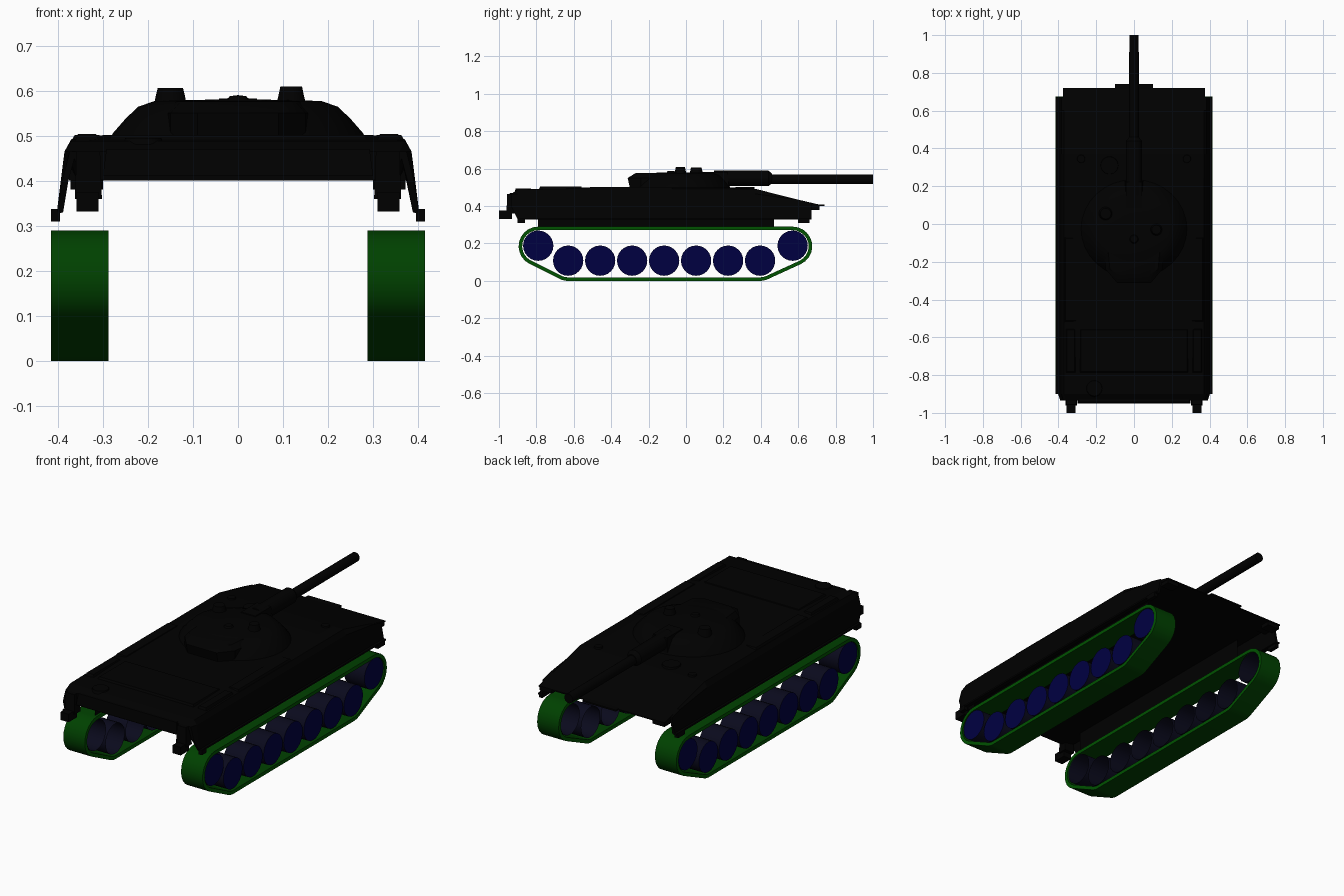
import bpy, bmesh, math
from mathutils import Vector

cube = bpy.data.objects.get("Cube")
if cube:
    bpy.data.objects.remove(cube)


def material(name, colour):
    m = bpy.data.materials.new(name)
    m.use_nodes = True
    m.diffuse_color = (*colour, 1)
    m.node_tree.nodes["Principled BSDF"].inputs["Base Color"].default_value = (*colour, 1)
    return m


BLACK = material("hull_black", (0, 0, 0))
GREEN = material("track_green", (0, 0.053, 0))
EDGE = material("track_edge_green", (0, 0.085, 0))
NAVY = material("wheel_navy", (0, 0, 0.053))
TYRE = material("tyre_dark", (0.003, 0.003, 0.012))


def finish(name, bm, mat, smooth=True, recalc=True):
    if recalc:
        bmesh.ops.recalc_face_normals(bm, faces=bm.faces)
    mesh = bpy.data.meshes.new(name)
    bm.to_mesh(mesh)
    bm.free()
    mesh.materials.append(mat)
    ob = bpy.data.objects.new(name, mesh)
    bpy.context.collection.objects.link(ob)
    if smooth:
        bpy.ops.object.select_all(action="DESELECT")
        ob.select_set(True)
        bpy.context.view_layer.objects.active = ob
        bpy.ops.object.shade_smooth_by_angle(angle=math.radians(35))
    return ob


def colour_sides(ob, mat):
    """Give the faces that look along x a second material."""
    ob.data.materials.append(mat)
    for f in ob.data.polygons:
        f.material_index = int(abs(f.normal.x) > 0.9)


def loft(name, rings, mat, closed=False, smooth=True, caps=(0, -1)):
    """Skin matching rings of points, with caps on the listed rings unless closed."""
    bm = bmesh.new()
    vs = [[bm.verts.new(p) for p in r] for r in rings]
    n = len(vs[0])
    for i in range(len(vs) if closed else len(vs) - 1):
        a, b = vs[i], vs[(i + 1) % len(vs)]
        for j in range(n):
            bm.faces.new((a[j], a[(j + 1) % n], b[(j + 1) % n], b[j]))
    if not closed:
        for c in caps:
            bm.faces.new(vs[c])
    return finish(name, bm, mat, smooth)


def box(name, x, y, z, inset=0.0):
    """Box from (low, high) ranges, its top drawn in by inset."""
    def ring(h, d):
        return [(x[0] + d, y[0] + d, h), (x[1] - d, y[0] + d, h),
                (x[1] - d, y[1] - d, h), (x[0] + d, y[1] - d, h)]
    return loft(name, [ring(z[0], 0), ring(z[1], inset)], BLACK, smooth=False)


def pair(name, x, y, z, inset=0.0):
    box("left_" + name, x, y, z, inset)
    box("right_" + name, (-x[1], -x[0]), y, z, inset)


def turned(name, centre, profile, axis="z", mat=BLACK, sides=24, stretch=1.0, caps=(0, -1)):
    """Lathe of (radius, offset) pairs along an axis."""
    rings = []
    for r, d in profile:
        ring = []
        for i in range(sides):
            a = 2 * math.pi * i / sides
            u, v = r * math.cos(a), r * math.sin(a) * stretch
            ring.append(Vector(centre) + Vector({"x": (d, u, v), "y": (u, d, v), "z": (u, v, d)}[axis]))
        rings.append(ring)
    return loft(name, rings, mat, caps=caps)


# Hull: half section with hollow skirts, swept along the length
half = [(0.30, 0.40), (0.36, 0.41), (0.374, 0.45), (0.388, 0.33), (0.402, 0.33),
        (0.385, 0.465), (0.37, 0.492), (0.31, 0.50)]
section = half + [(-x, z) for x, z in reversed(half)]
stations = [(-0.935, 0.465, 0.40, 0.97), (-0.90, 0.488, 0.33, 1), (-0.60, 0.498, 0.33, 1),
            (0.24, 0.50, 0.33, 1), (0.37, 0.492, 0.33, 1), (0.60, 0.434, 0.33, 1),
            (0.67, 0.416, 0.33, 1)]
loft("hull", [[(x * s, y, max(min(z, top), low)) for x, z in section]
              for y, top, low, s in stations], BLACK, smooth=False)

# Nose plate with lower corner pieces
loft("nose_plate", [[(x, 0.60, 0.434), (x, 0.72, 0.406), (x, 0.72, 0.40), (x, 0.60, 0.40)]
                    for x in (-0.375, 0.375)], BLACK, smooth=False)
box("nose_lip", (-0.10, 0.10), (0.68, 0.74), (0.40, 0.408))
pair("nose_corner", (0.30, 0.372), (0.66, 0.715), (0.38, 0.402))

# Skirt feet, mud flaps and rear brackets
pair("skirt_foot", (0.395, 0.415), (-0.90, -0.86), (0.31, 0.335))
pair("skirt_rail", (0.392, 0.413), (-0.90, 0.67), (0.328, 0.337))
pair("front_flap", (0.395, 0.415), (0.60, 0.66), (0.31, 0.337))
pair("rear_bracket", (0.302, 0.362), (-0.96, -0.91), (0.36, 0.465), 0.004)
pair("bracket_foot", (0.31, 0.358), (-1.0, -0.93), (0.332, 0.375))

# Single-sheet plates behind the tracks
for side, s in (("left", 1), ("right", -1)):
    bm = bmesh.new()
    bm.faces.new([bm.verts.new((s * 0.30, y, z)) for y, z in
                  ((-0.79, 0.285), (0.47, 0.285), (0.47, 0.41), (-0.79, 0.41))[::s]])
    finish(side + "_inner_plate", bm, BLACK, smooth=False, recalc=False)

# Rear panel and deck fittings
box("rear_panel", (-0.30, 0.30), (-0.95, -0.92), (0.41, 0.47), 0.008)
box("engine_deck", (-0.29, 0.29), (-0.79, -0.55), (0.485, 0.502), 0.01)
pair("deck_bin", (0.305, 0.365), (-0.79, -0.55), (0.48, 0.504), 0.01)
pair("fender_bin", (0.30, 0.37), (-0.52, -0.07), (0.488, 0.502), 0.008)
turned("rear_cap", (-0.21, -0.87, 0.48), [(0.045, 0), (0.04, 0.015)])
turned("driver_hatch", (-0.13, 0.31, 0.485), [(0.05, 0), (0.045, 0.018)])
turned("left_headlight", (0.28, 0.345, 0.48), [(0.025, 0), (0.02, 0.022)], sides=12)
turned("right_headlight", (-0.28, 0.345, 0.48), [(0.025, 0), (0.02, 0.022)], sides=12)

# Turret with rounded shoulders, rear stowage and hatches
turned("turret", (0, -0.025, 0), [(0.285, 0.49), (0.278, 0.505), (0.25, 0.537),
       (0.222, 0.564), (0.185, 0.577), (0.06, 0.58)], sides=32, stretch=0.93)
loft("turret_bustle", [[(x * w, y, z) for x, y in
                        ((-0.16, -0.15), (-0.15, -0.24), (-0.09, back),
                         (0.09, back), (0.15, -0.24), (0.16, -0.15))]
                       for w, back, z in ((1, -0.30, 0.498), (1, -0.312, 0.55), (0.85, -0.27, 0.576))],
     BLACK)
turned("commander_hatch", (-0.15, 0.055, 0.56), [(0.038, 0), (0.032, 0.03), (0.028, 0.046)])
turned("loader_sight", (0.118, -0.03, 0.56), [(0.035, 0), (0.028, 0.03), (0.024, 0.049)])
turned("roof_vent", (0, -0.08, 0.57), [(0.03, 0), (0.018, 0.018)])

# Gun
box("gun_mount", (-0.05, 0.05), (0.08, 0.23), (0.50, 0.583), 0.008)
turned("gun_sleeve", (0, 0, 0.548), [(0.042, 0.15), (0.042, 0.44), (0.026, 0.46)], "y")
turned("gun_barrel", (0, 0, 0.543), [(0.026, 0.40), (0.025, 1.0)], "y")

# Running gear: belt arcs wrap around the four end wheels
corners = [(0.57, 0.185), (-0.79, 0.185), (-0.63, 0.105), (0.395, 0.105)]
wheels = [(-0.79, 0.188), (0.57, 0.188)] + [(-0.63 + 0.171 * i, 0.108) for i in range(7)]
for side, s in (("left", 1), ("right", -1)):
    rings = []
    for i, (cy, cz) in enumerate(corners):
        py, pz = corners[i - 1]
        ny, nz = corners[(i + 1) % 4]
        start = math.atan2(py - cy, cz - pz)
        end = math.atan2(cy - ny, nz - cz)
        end += 2 * math.pi if end < start else 0
        for k in range(11):
            a = start + (end - start) * k / 10
            rings.append([(s * x, cy + r * math.cos(a), cz + r * math.sin(a))
                          for x, r in ((0.287, 0.105), (0.415, 0.105), (0.415, 0.086), (0.287, 0.086))])
    colour_sides(loft(side + "_track", rings, GREEN, closed=True), EDGE)
    # Wheels are cups with dark treads, open on the inner side
    for i, (y, z) in enumerate(wheels):
        wheel = turned(f"{side}_wheel_{i + 1}", (s * 0.351, y, z),
                       [(0.081, s * -0.06), (0.081, s * 0.06)], "x", TYRE, caps=(-1,))
        colour_sides(wheel, NAVY)
